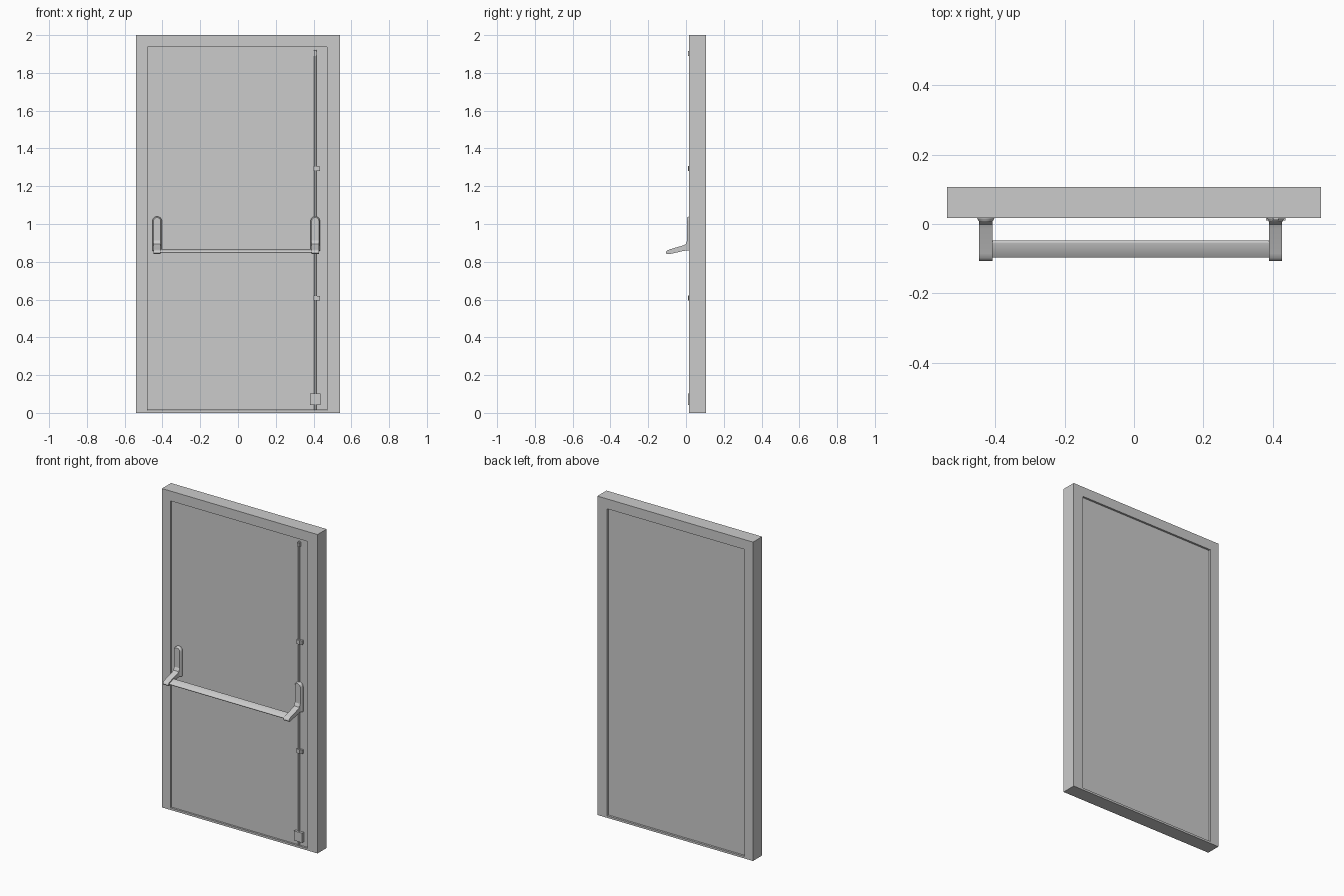
import bpy, bmesh, math
from mathutils import Vector

if "Cube" in bpy.data.objects:
    bpy.data.objects.remove(bpy.data.objects["Cube"])


def make_object(name, bm, smooth=False):
    bmesh.ops.recalc_face_normals(bm, faces=bm.faces[:])
    mesh = bpy.data.meshes.new(name)
    bm.to_mesh(mesh)
    bm.free()
    ob = bpy.data.objects.new(name, mesh)
    bpy.context.collection.objects.link(ob)
    if smooth:
        bpy.ops.object.select_all(action='DESELECT')
        ob.select_set(True)
        bpy.context.view_layer.objects.active = ob
        bpy.ops.object.shade_smooth_by_angle(angle=math.radians(30))
    return ob


def loft(name, rings, smooth=False):
    """Bridge matching closed rings and cap both ends."""
    bm = bmesh.new()
    loops = [[bm.verts.new(p) for p in ring] for ring in rings]
    n = len(loops[0])
    for a, b in zip(loops, loops[1:]):
        for i in range(n):
            j = (i + 1) % n
            bm.faces.new((a[i], a[j], b[j], b[i]))
    bm.faces.new(loops[0])
    bm.faces.new(loops[-1])
    return make_object(name, bm, smooth)


def box(name, x0, x1, y0, y1, z0, z1):
    rect = [(x0, z0), (x1, z0), (x1, z1), (x0, z1)]
    return loft(name, [[(x, y, z) for x, z in rect] for y in (y0, y1)])


def extrude_x(name, profile, x0, x1, smooth=True):
    return loft(name, [[(x, y, z) for y, z in profile] for x in (x0, x1)], smooth)


def rect_ring(x0, x1, y, z0, z1):
    return [(x0, y, z0), (x1, y, z0), (x1, y, z1), (x0, y, z1)]


# Door frame, a rectangular ring with a low sill
bm = bmesh.new()
rings = [rect_ring(-0.54, 0.54, 0.017, 0, 2), rect_ring(-0.54, 0.54, 0.107, 0, 2),
         rect_ring(-0.48, 0.472, 0.107, 0.013, 1.938), rect_ring(-0.48, 0.472, 0.017, 0.013, 1.938)]
loops = [[bm.verts.new(p) for p in ring] for ring in rings]
for k in range(4):
    a, b = loops[k], loops[(k + 1) % 4]
    for i in range(4):
        j = (i + 1) % 4
        bm.faces.new((a[i], a[j], b[j], b[i]))
make_object("door_frame", bm)

# Door leaf, slightly recessed on both faces
LEAF = 0.027
box("door_leaf", -0.479, 0.471, LEAF, 0.096, 0.014, 1.937)

# Arm side profile (y, z)
ARM = [(0.016, 0.925), (0.006, 0.912), (-0.002, 0.893), (-0.014, 0.887), (-0.085, 0.866),
       (-0.098, 0.861), (-0.105, 0.854), (-0.107, 0.847), (-0.102, 0.841),
       (-0.092, 0.840), (-0.072, 0.844), (-0.010, 0.858), (0.016, 0.860)]


def plate_ring(cx, half, y, bottom, top):
    r = half
    pts = [(cx - half, y, bottom), (cx + half, y, bottom)]
    for i in range(13):
        t = math.pi * i / 12
        pts.append((cx + r * math.cos(t), y, top - r + r * math.sin(t)))
    return pts


# Mounting plates with chamfered rounded tops, and the bar arms
for side, cx in (("left", -0.428), ("right", 0.409)):
    loft(side + "_mounting_plate",
         [plate_ring(cx, 0.025, LEAF, 0.858, 1.040), plate_ring(cx, 0.025, 0.016, 0.858, 1.040),
          plate_ring(cx, 0.019, 0.006, 0.862, 1.034)], True)
    extrude_x(side + "_arm", ARM, cx - 0.019, cx + 0.019)

# Push bar with a tilted, round-ended section
tilt, half_len, rad = 0.27, 0.019, 0.0063
section = []
for i in range(18):
    t = 2 * math.pi * (i + 0.5) / 18
    u = rad * math.cos(t) + math.copysign(half_len, math.cos(t))
    v = rad * math.sin(t)
    section.append((-0.0725 + u * math.cos(tilt) - v * math.sin(tilt),
                    0.857 + u * math.sin(tilt) + v * math.cos(tilt)))
extrude_x("push_bar", section, -0.412, 0.393)

# Vertical latch rods above and below the right arm
for name, z0, z1 in (("upper_rod", 1.0, 1.92), ("lower_rod", 0.014, 0.88)):
    rod = [[(0.409 + 0.006 * math.cos(a), 0.0225 + 0.005 * math.sin(a), z)
            for a in (2 * math.pi * i / 12 for i in range(12))] for z in (z0, z1)]
    loft(name, rod, True)

# Rod guides, top latch and floor bolt case
for name, z in (("upper_rod_guide", 1.293), ("lower_rod_guide", 0.608)):
    box(name, 0.399, 0.419, 0.010, LEAF, z - 0.013, z + 0.013)
    box(name + "_tab", 0.419, 0.435, 0.014, LEAF, z - 0.012, z + 0.012)
box("top_latch", 0.402, 0.417, 0.011, LEAF, 1.89, 1.915)
box("floor_bolt_case", 0.381, 0.438, 0.010, LEAF, 0.042, 0.102)
